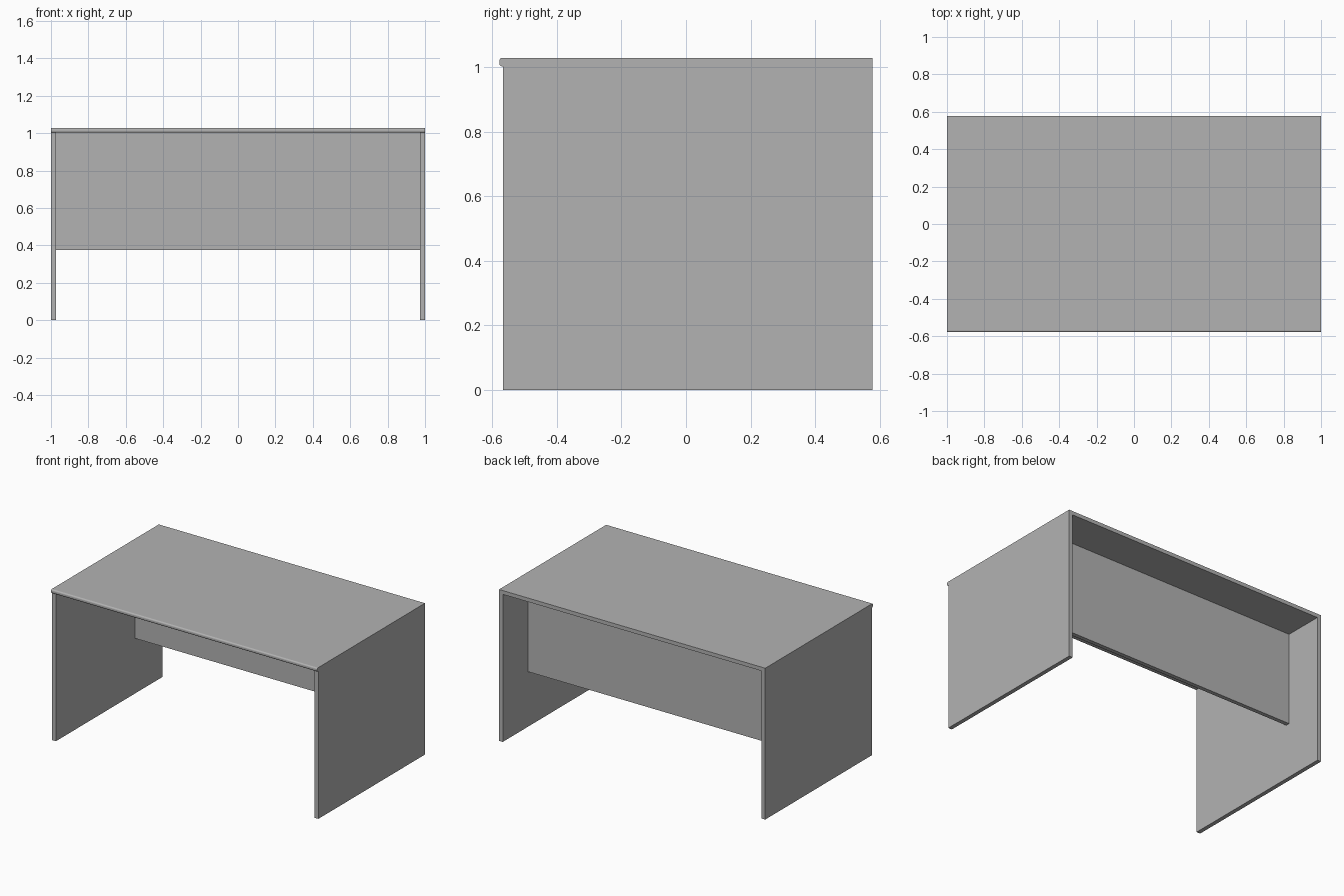
import bpy

cube = bpy.data.objects.get("Cube")
if cube:
    bpy.data.objects.remove(cube, do_unlink=True)

grey = bpy.data.materials.new("plain grey")
grey.use_nodes = True
colour = (0.45, 0.45, 0.45, 1)
grey.diffuse_color = colour
grey.node_tree.nodes["Principled BSDF"].inputs["Base Color"].default_value = colour

BOARD = 0.028            # board thickness
UNDER, TOP = 1.002, 1.028  # underside and surface of the desktop
FRONT, BACK = -0.578, 0.578


def board(name, low, high):
    """Box board between two opposite corners."""
    bpy.ops.mesh.primitive_cube_add(size=1)
    obj = bpy.context.object
    obj.name = obj.data.name = name
    for v in obj.data.vertices:
        v.co = [h if c > 0 else l for c, l, h in zip(v.co, low, high)]
    obj.data.materials.append(grey)
    return obj


# Desktop with a softly rounded front nose
desktop = board("desktop", (-1, FRONT, UNDER), (1, BACK, TOP))
weights = desktop.data.attributes.new("bevel_weight_edge", "FLOAT", "EDGE")
for edge in desktop.data.edges:
    ends = [desktop.data.vertices[i].co for i in edge.vertices]
    if all(p.y < 0 for p in ends) and ends[0].x != ends[1].x:
        weights.data[edge.index].value = 1
bevel = desktop.modifiers.new("rounded nose", "BEVEL")
bevel.limit_method = "WEIGHT"
bevel.width = 0.009
bevel.segments = 4
bpy.ops.object.shade_smooth_by_angle()

# Full-height side panels, set back slightly under the nose
for side, x in (("right", -1), ("left", 1 - BOARD)):
    board(side + "_side_panel", (x, -0.566, 0), (x + BOARD, BACK, UNDER))

# Recessed modesty panel between the sides
board("modesty_panel", (BOARD - 1, 0.282, 0.375), (1 - BOARD, 0.31, UNDER))
